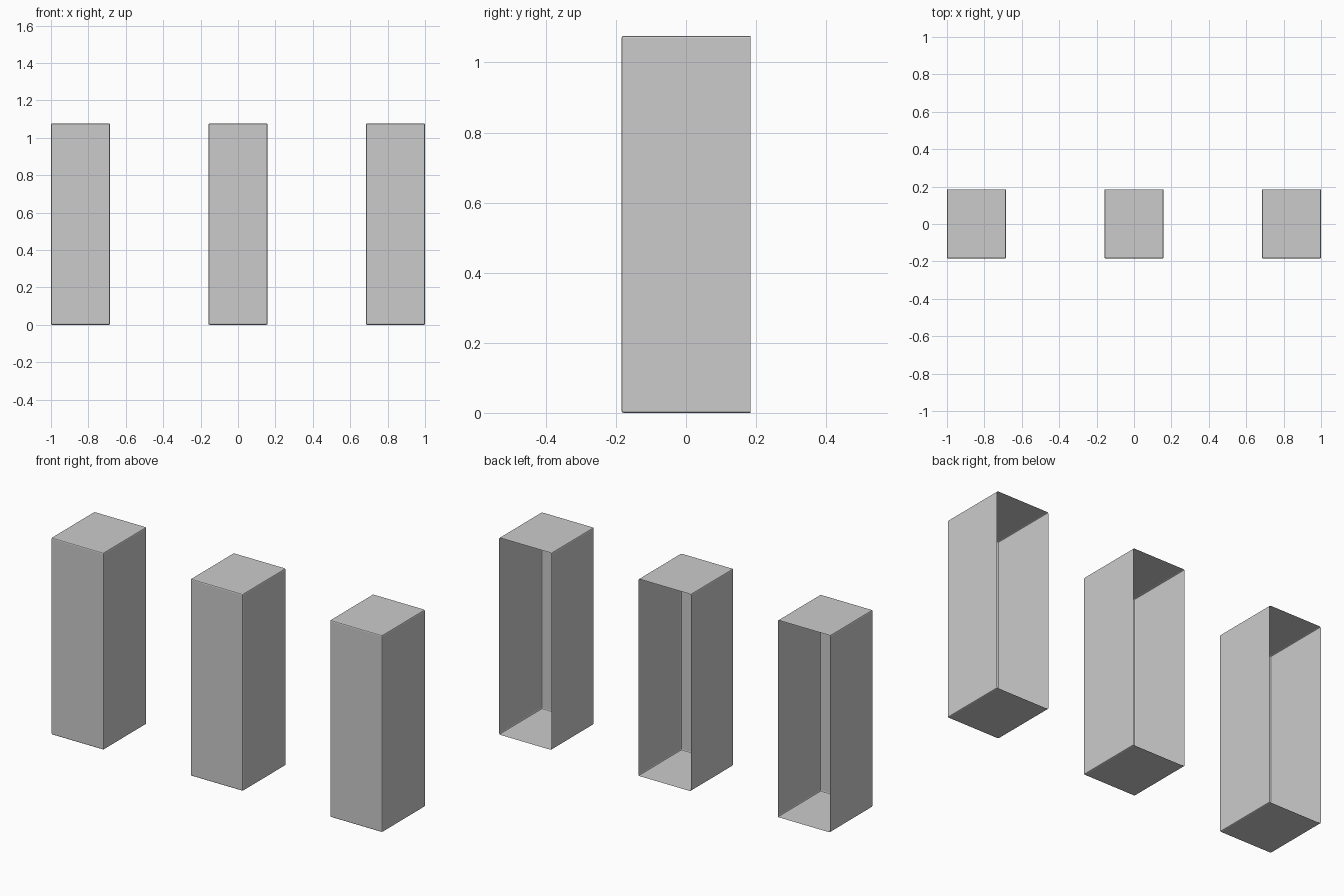
import bpy, bmesh

if "Cube" in bpy.data.objects:
    bpy.data.objects.remove(bpy.data.objects["Cube"])

W, D, H = 0.316, 0.368, 1.076   # cabinet width, depth, height
BEVEL = 0.006


def open_back_box(name, x):
    """Thin-walled box with an open back and softened edges."""
    bm = bmesh.new()
    bmesh.ops.create_cube(bm, size=1)
    bmesh.ops.scale(bm, vec=(W, D, H), verts=bm.verts)
    bmesh.ops.translate(bm, vec=(0, 0, H / 2), verts=bm.verts)
    # Remove the back panel
    back = [f for f in bm.faces if f.normal.y > 0.9]
    bmesh.ops.delete(bm, geom=back, context='FACES')
    # Narrow bevel on every edge except the open rim
    edges = [e for e in bm.edges if not e.is_boundary]
    bmesh.ops.bevel(bm, geom=edges, offset=BEVEL, offset_type='OFFSET',
                    segments=2, profile=0.5, affect='EDGES')
    mesh = bpy.data.meshes.new(name)
    bm.to_mesh(mesh)
    bm.free()
    obj = bpy.data.objects.new(name, mesh)
    obj.location.x = x
    bpy.context.collection.objects.link(obj)


# Three evenly spaced cabinets spanning two units
for side, label in ((-1, "left"), (0, "middle"), (1, "right")):
    open_back_box(label + "_cabinet_shell", side * (1 - W / 2))
